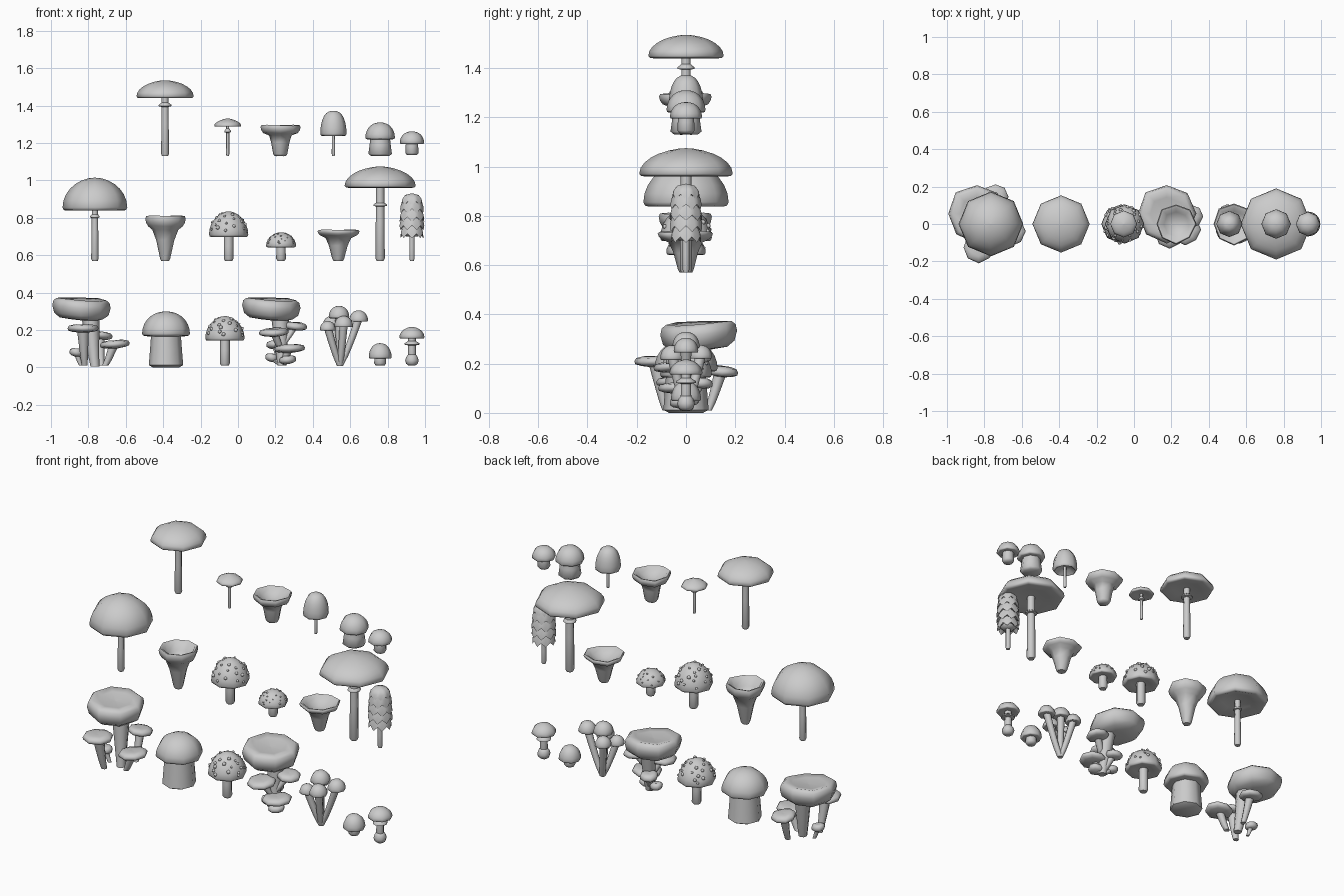
import bpy, bmesh, math, random
from math import sin, cos, pi

random.seed(4)


def skin(name, rings, segs=8, tilt=(0, 0), wob=0.0, scallop=None):
    """Skin a stack of level rings (x, y, z, radius); scallop = (depths, count, phase)."""
    bm = bmesh.new()
    loops = []
    for i, (cx, cy, z, r) in enumerate(rings):
        loop = []
        for k in range(segs):
            a = 2 * pi * k / segs
            rr = max(r, 0.0008) * (1 + wob * sin(3 * a + 0.7))
            dx, dy = rr * cos(a), rr * sin(a)
            dz = tilt[0] * dx + tilt[1] * dy + wob * r * 0.8 * sin(2 * a)
            if scallop:
                dz -= scallop[0][i] * cos(scallop[1] * a + scallop[2])
            loop.append(bm.verts.new((cx + dx, cy + dy, z + dz)))
        loops.append(loop)
    for lo, hi in zip(loops, loops[1:]):
        for k in range(segs):
            n = (k + 1) % segs
            bm.faces.new((lo[k], lo[n], hi[n], hi[k]))
    bm.faces.new(loops[0][::-1])
    bm.faces.new(loops[-1])
    me = bpy.data.meshes.new(name)
    bm.normal_update()
    bm.to_mesh(me)
    bm.free()
    ob = bpy.data.objects.new(name, me)
    bpy.context.collection.objects.link(ob)
    return ob


def lathe(name, x, y, z, prof, **kw):
    return skin(name, [(x, y, z + h, r) for r, h in prof], **kw)


def dome(name, x, y, z0, z1, R, e=1.0, hollow=0.15, **kw):
    """Cap: slightly hollow underside, rounded lip, dome (e > 1 is more conical)."""
    h = z1 - z0
    prof = [(0, hollow * h), (0.5 * R, hollow * h * 0.8), (0.88 * R, 0), (0.96 * R, 0.02 * h)]
    for i in range(8):
        a = i / 7 * pi / 2
        prof.append((R * cos(a) ** e, h * (0.1 + 0.9 * sin(a))))
    lathe(name, x, y, z0, prof, **kw)


def stem(name, x, z0, z1, r0, r1=None):
    r1 = r1 or r0
    lathe(name, x, 0, z0, [(r0 * 0.75, 0), (r0, 0.012), ((r0 + r1) / 2, (z1 - z0) / 2), (r1, z1 - z0)])


def ring(name, x, z, r):
    lathe(name, x, 0, z, [(r * 0.5, -0.012), (r, -0.008), (r, -0.001), (r * 0.5, 0.012)])


def bent_stem(name, a, b, r0, r1):
    """Stem that starts sideways at a and rises to b."""
    rings = []
    for i in range(6):
        t = i / 5
        s = t ** 0.85
        rings.append((a[0] + (b[0] - a[0]) * s, a[1] + (b[1] - a[1]) * s,
                      a[2] + (b[2] - a[2]) * t, r0 + (r1 - r0) * t))
    skin(name, rings)


def spots(name, x, z0, z1, R, e, count, size):
    """Raised warts scattered over an eight-sided dome."""
    bm = bmesh.new()
    h = z1 - z0
    for i in range(count):
        a = math.asin(0.12 + 0.8 * (i + 0.5) / count)
        t = i * 2.4 + random.uniform(-0.3, 0.3)
        rr = R * cos(a) ** e * cos(pi / 8) / cos(t % (pi / 4) - pi / 8)
        n = bmesh.ops.create_icosphere(bm, subdivisions=1, radius=size * random.uniform(0.6, 1.1))
        bmesh.ops.translate(bm, verts=n["verts"],
                            vec=(x + rr * cos(t), rr * sin(t), z0 + h * (0.1 + 0.9 * sin(a))))
    me = bpy.data.meshes.new(name)
    bm.to_mesh(me)
    bm.free()
    bpy.context.collection.objects.link(bpy.data.objects.new(name, me))


# Plain capped mushrooms: name, x, base, cap bottom, cap top, cap r, cone, hollow, stem r0, r1, ring z, ring r
PLAIN = [
    ("tall_parasol", -0.39, 1.13, 1.44, 1.535, 0.153, 1.1, 0.15, 0.021, 0.018, 1.405, 0.034),
    ("tiny_parasol", -0.055, 1.13, 1.287, 1.332, 0.072, 1.5, 0.2, 0.009, 0.008, 1.266, 0.017),
    ("bell", 0.51, 1.13, 1.238, 1.372, 0.07, 0.75, 0.2, 0.009, 0.008, 0, 0),
    ("fat_bolete", 0.76, 1.13, 1.22, 1.31, 0.079, 0.9, -0.05, 0.063, 0.05, 0, 0),
    ("button", 0.93, 1.135, 1.195, 1.262, 0.065, 0.9, 0.05, 0.035, 0.032, 0, 0),
    ("domed_parasol", -0.765, 0.57, 0.838, 1.015, 0.173, 1.05, 0.15, 0.02, 0.016, 0.81, 0.025),
    ("spotted_middle", -0.05, 0.57, 0.697, 0.835, 0.105, 1.1, 0.1, 0.026, 0.026, 0, 0),
    ("spotted_small", 0.23, 0.57, 0.642, 0.722, 0.08, 1.0, 0.1, 0.026, 0.024, 0, 0),
    ("great_parasol", 0.76, 0.57, 0.96, 1.075, 0.19, 1.15, 0.12, 0.025, 0.022, 0.872, 0.036),
    ("great_bolete", -0.385, 0.0, 0.168, 0.3, 0.128, 0.95, -0.05, 0.092, 0.078, 0, 0),
    ("spotted_front", -0.07, 0.01, 0.143, 0.275, 0.105, 1.1, 0.1, 0.027, 0.026, 0, 0),
    ("low_button", 0.76, 0.01, 0.048, 0.13, 0.061, 0.9, 0.05, 0.032, 0.03, 0, 0),
    ("bulb_foot", 0.93, 0.01, 0.155, 0.217, 0.067, 1.1, 0.1, 0.022, 0.02, 0.13, 0.04),
]
for n, x, b, z0, z1, R, e, hol, r0, r1, rz, rr in PLAIN:
    dome(n + "_cap", x, 0, z0, z1, R, e, hol)
    stem(n + "_stem", x, b, z0 + 0.03, r0, r1)
    if rr:
        ring(n + "_ring", x, rz, rr)
spots("spotted_middle_warts", -0.05, 0.697, 0.835, 0.105, 1.1, 34, 0.011)
spots("spotted_small_warts", 0.23, 0.642, 0.722, 0.08, 1.0, 30, 0.006)
spots("spotted_front_warts", -0.07, 0.143, 0.275, 0.105, 1.1, 34, 0.011)

# Swollen foot
lathe("bulb_foot_base", 0.93, 0, 0.01, [(0.018, 0), (0.031, 0.01), (0.036, 0.028), (0.03, 0.047), (0.02, 0.06)])

# Funnels: base, height, rim radius, rim thickness, stem radii, bowl depth
for n, x, b, h, R, rim, r0, r1, deep in [
        ("funnel_top", 0.225, 1.13, 0.165, 0.107, 0.042, 0.038, 0.06, 0.045),
        ("funnel_deep", -0.39, 0.57, 0.24, 0.108, 0.055, 0.027, 0.07, 0.09),
        ("funnel_low", 0.535, 0.57, 0.165, 0.112, 0.03, 0.032, 0.068, 0.045)]:
    zr = h - rim
    lathe(n, x, 0, b, [(r0 * 0.8, 0), (r0, 0.012), ((r0 + r1) / 2, zr * 0.6), (r1, zr * 0.9),
                       (R * 0.86, zr), (R * 0.96, zr + rim * 0.35), (R, h - rim * 0.25), (R * 0.95, h),
                       (R * 0.83, h - 0.004), (R * 0.62, h - deep * 0.55), (R * 0.3, h - deep * 0.95),
                       (0, h - deep)], wob=0.035)

# Shaggy cap: overlapping scalloped tiers on a thin stem
stem("shaggy_stem", 0.93, 0.57, 0.72, 0.014)
lathe("shaggy_core", 0.93, 0, 0.70, [(0.03, 0), (0.05, 0.02), (0.05, 0.16), (0.035, 0.21), (0, 0.225)], segs=12)
for i, (z, r) in enumerate([(0.703, 0.062), (0.747, 0.066), (0.792, 0.066), (0.836, 0.063)]):
    lathe("shaggy_tier_%d" % i, 0.93, 0, z, [(0.04, 0.015), (r, 0), (r * 0.95, 0.025), (r * 0.75, 0.06)],
          segs=32, scallop=((0, 0.012, 0.006, 0), 8, pi * (i % 2)))
lathe("shaggy_crown", 0.93, 0, 0.877, [(0.03, 0.01), (0.057, 0), (0.052, 0.025), (0.036, 0.045), (0, 0.054)],
      segs=32, scallop=((0, 0.011, 0.004, 0, 0), 8, 0))


def oyster(name, base, x, y, z, r, tilt, r0, r1):
    """Thin shelf cap on a curved stem."""
    lathe(name + "_cap", x, y, z, [(0.25 * r, -0.022), (0.7 * r, -0.017), (0.95 * r, -0.01), (r, 0.002),
                                   (0.9 * r, 0.015), (0.55 * r, 0.022), (0, 0.018)], tilt=tilt, wob=0.03)
    bent_stem(name + "_stem", base, (x * 0.9 + base[0] * 0.1, y * 0.9 + base[1] * 0.1, z - 0.005), r0, r1)


def oyster_head(name, x, y, base):
    """Large thick cap with dimpled top."""
    lathe(name + "_cap", x, y, 0, [(0.05, 0.255), (0.115, 0.262), (0.145, 0.285), (0.156, 0.325), (0.15, 0.352),
                                   (0.132, 0.366), (0.09, 0.358), (0, 0.35)], tilt=(-0.05, 0.06), wob=0.03)
    bent_stem(name + "_stem", base, (x + 0.05, y - 0.02, 0.29), 0.024, 0.05)


# Oyster clusters
oyster_head("oyster_left", -0.84, 0.055, (-0.765, 0.0, 0.005))
for i, (bx, by, x, y, z, r, tl, r0, r1) in enumerate([
        (-0.82, -0.08, -0.83, -0.125, 0.208, 0.083, (0, 0), 0.016, 0.032),
        (-0.71, -0.03, -0.66, -0.04, 0.123, 0.08, (0.08, 0), 0.017, 0.026),
        (-0.73, 0.09, -0.74, 0.145, 0.168, 0.068, (-0.05, -0.1), 0.015, 0.026),
        (-0.84, 0.0, -0.865, 0.0, 0.08, 0.037, (-0.1, 0), 0.01, 0.015)]):
    oyster("oyster_left_%d" % i, (bx, by, 0.01), x, y, z, r, tl, r0, r1)
oyster_head("oyster_right", 0.175, 0.055, (0.235, 0.0, 0.01))
for i, (x, y, z, r, tl) in enumerate([
        (0.305, 0.04, 0.22, 0.064, (-0.08, 0.05)), (0.19, -0.05, 0.187, 0.08, (0.05, 0.08)),
        (0.275, -0.03, 0.1, 0.082, (0.05, 0)), (0.18, 0.02, 0.052, 0.035, (-0.1, 0)),
        (0.265, -0.02, 0.04, 0.045, (0.1, 0)), (0.2, 0.06, 0.12, 0.05, (0, -0.08))]):
    oyster("oyster_right_%d" % i, (0.235, 0.0, max(0.01, z - 0.1)), x, y, z, r, tl, 0.016, 0.022)

# Slender bunch fanning out from one foot
for i, (x, y, z, r) in enumerate([(0.54, 0.0, 0.263, 0.055), (0.645, 0.0, 0.245, 0.05), (0.48, -0.04, 0.198, 0.042),
                                  (0.565, -0.055, 0.215, 0.05), (0.5, 0.06, 0.22, 0.046)]):
    dome("bunch_cap_%d" % i, x, y, z, z + r * 1.2, r, 0.9, 0.05)
    bent_stem("bunch_stem_%d" % i, (0.545, 0, 0.008), (x, y, z + 0.015), 0.016, 0.022)

# Smooth shading
bpy.ops.object.select_all(action='SELECT')
bpy.context.view_layer.objects.active = bpy.context.selected_objects[0]
bpy.ops.object.shade_smooth_by_angle(angle=math.radians(62))
